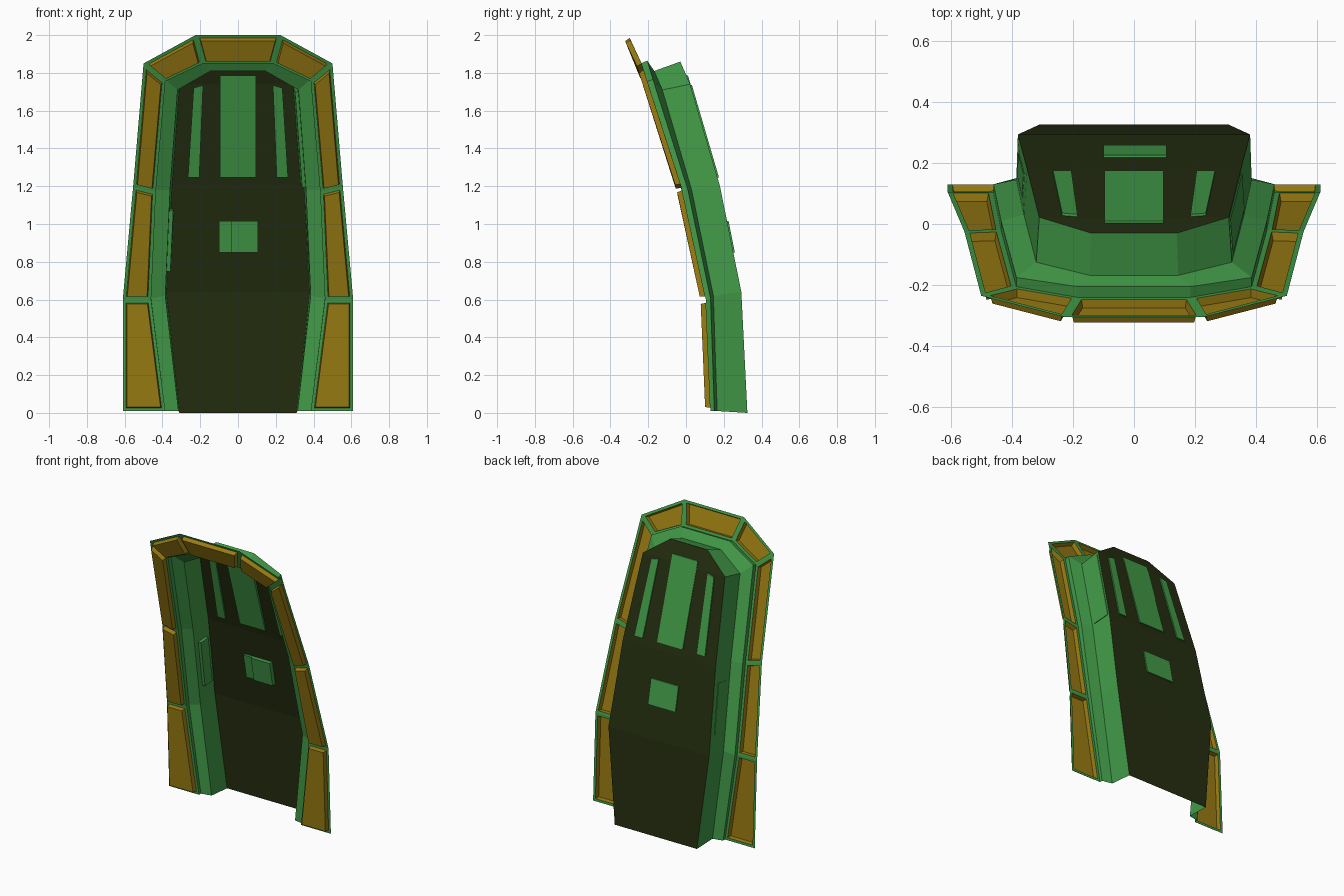
import bpy, bmesh
from mathutils import Vector

if "Cube" in bpy.data.objects:
    bpy.data.objects.remove(bpy.data.objects["Cube"], do_unlink=True)


def material(name, rgb):
    m = bpy.data.materials.new(name)
    m.use_nodes = True
    m.diffuse_color = (*rgb, 1)
    m.node_tree.nodes["Principled BSDF"].inputs["Base Color"].default_value = (*rgb, 1)
    return m


GREEN = material("green paint", (0.055, 0.33, 0.065))
GOLD = material("gold panel", (0.32, 0.20, 0.006))
DARK = material("dark olive", (0.018, 0.027, 0.005))

# Half arches (x, y, z) from foot to crown, from the outer rim in to the door
RIM = [(.61, .13, .01), (.61, .105, .6), (.555, -.025, 1.2), (.5, -.235, 1.85), (.225, -.305, 2)]
INNER = [(.385, .13, .01), (.46, .105, .6), (.435, -.02, 1.17), (.385, -.205, 1.755), (.185, -.24, 1.85)]
LIP = [(.385, .15, .01), (.46, .13, .605), (.435, .01, 1.18), (.385, -.175, 1.765), (.185, -.205, 1.865)]
LEDGE = [(.315, .165, .01), (.385, .145, .62), (.36, .03, 1.18), (.32, -.125, 1.71), (.145, -.168, 1.81)]
DOOR = [(.31, .325, 0), (.38, .293, .64), (.35, .18, 1.2), (.31, .022, 1.74), (.14, -.03, 1.86)]


def arch(half):
    return [Vector(p) for p in half] + [Vector((-x, y, z)) for x, y, z in reversed(half)]


def finish(name, bm, *mats):
    me = bpy.data.meshes.new(name)
    bm.to_mesh(me)
    bm.free()
    for m in mats:
        me.materials.append(m)
    ob = bpy.data.objects.new(name, me)
    bpy.context.collection.objects.link(ob)
    return ob


def loft(bm, arches):
    rows = [[bm.verts.new(p) for p in a] for a in arches]
    for a, b in zip(rows, rows[1:]):
        for i in range(len(a) - 1):
            bm.faces.new((a[i], a[i + 1], b[i + 1], b[i]))
    bm.normal_update()


# Face frame with raised gold panels
bm = bmesh.new()
loft(bm, [arch(RIM), arch(INNER)])
bmesh.ops.reverse_faces(bm, faces=[f for f in bm.faces if f.normal.y > 0])
bm.normal_update()
panels = list(bm.faces)
bmesh.ops.inset_individual(bm, faces=panels, thickness=.017, use_even_offset=True)
sides = bmesh.ops.inset_individual(bm, faces=panels, thickness=.005, depth=.028,
                                   use_even_offset=True)["faces"]
for f in panels + sides:
    f.material_index = 1
finish("face_frame", bm, GREEN, GOLD)

# Stepped jamb behind the frame
bm = bmesh.new()
loft(bm, [arch(a) for a in (INNER, LIP, LEDGE, DOOR)])
finish("door_jamb", bm, GREEN)

# Door leaf, bent along its height
bm = bmesh.new()
loft(bm, [[Vector(p) for p in DOOR], [Vector((-x, y, z)) for x, y, z in DOOR]])
bmesh.ops.reverse_faces(bm, faces=[f for f in bm.faces if f.normal.y < 0])
finish("door_leaf", bm, DARK)


def slab(name, quad, front, back):
    """Closed slab between a quad moved by two offsets."""
    bm = bmesh.new()
    a, b = [[bm.verts.new(p + Vector(o)) for p in quad] for o in (front, back)]
    bm.faces.new(a)
    bm.faces.new(b)
    for i in range(4):
        j = (i + 1) % 4
        bm.faces.new((a[i], a[j], b[j], b[i]))
    bmesh.ops.recalc_face_normals(bm, faces=bm.faces)
    return finish(name, bm, GREEN)


def door_y(z):
    for (_, y0, z0), (_, y1, z1) in zip(DOOR, DOOR[1:]):
        if z <= z1:
            return y0 + (y1 - y0) * (z - z0) / (z1 - z0)


def door_slab(name, corners, front=.01):
    quad = [Vector((x, door_y(z), z)) for x, z in corners]
    return slab(name, quad, (0, -front, 0), (0, .008, 0))


def rect(x0, x1, z0, z1):
    return [(x0, z0), (x1, z0), (x1, z1), (x0, z1)]


# Windows and latch
door_slab("centre_window", rect(-.096, .096, 1.245, 1.785))
for side, s in (("left", 1), ("right", -1)):
    door_slab(side + "_window",
              [(s * .265, 1.245), (s * .205, 1.245), (s * .185, 1.735), (s * .235, 1.72)])
door_slab("latch_block", rect(-.035, .107, .85, 1.015), .03)
door_slab("latch_plate", rect(-.1, -.035, .85, 1.015), .018)


def wall_quad(i, s, u0, u1, v0, v1):
    """Patch of one jamb wall segment: u up the wall, v from ledge to door."""
    def at(u, v):
        low = Vector(LEDGE[i]).lerp(Vector(DOOR[i]), v)
        high = Vector(LEDGE[i + 1]).lerp(Vector(DOOR[i + 1]), v)
        p = low.lerp(high, u)
        return Vector((s * p.x, p.y, p.z))
    return [at(u0, v0), at(u1, v0), at(u1, v1), at(u0, v1)]


# Panels on the jamb walls
slab("jamb_panel", wall_quad(2, 1, .02, .97, .15, .93), (-.018, 0, 0), (.004, 0, 0))
slab("control_panel", wall_quad(1, -1, .22, .8, .25, .75), (.02, 0, 0), (-.004, 0, 0))
